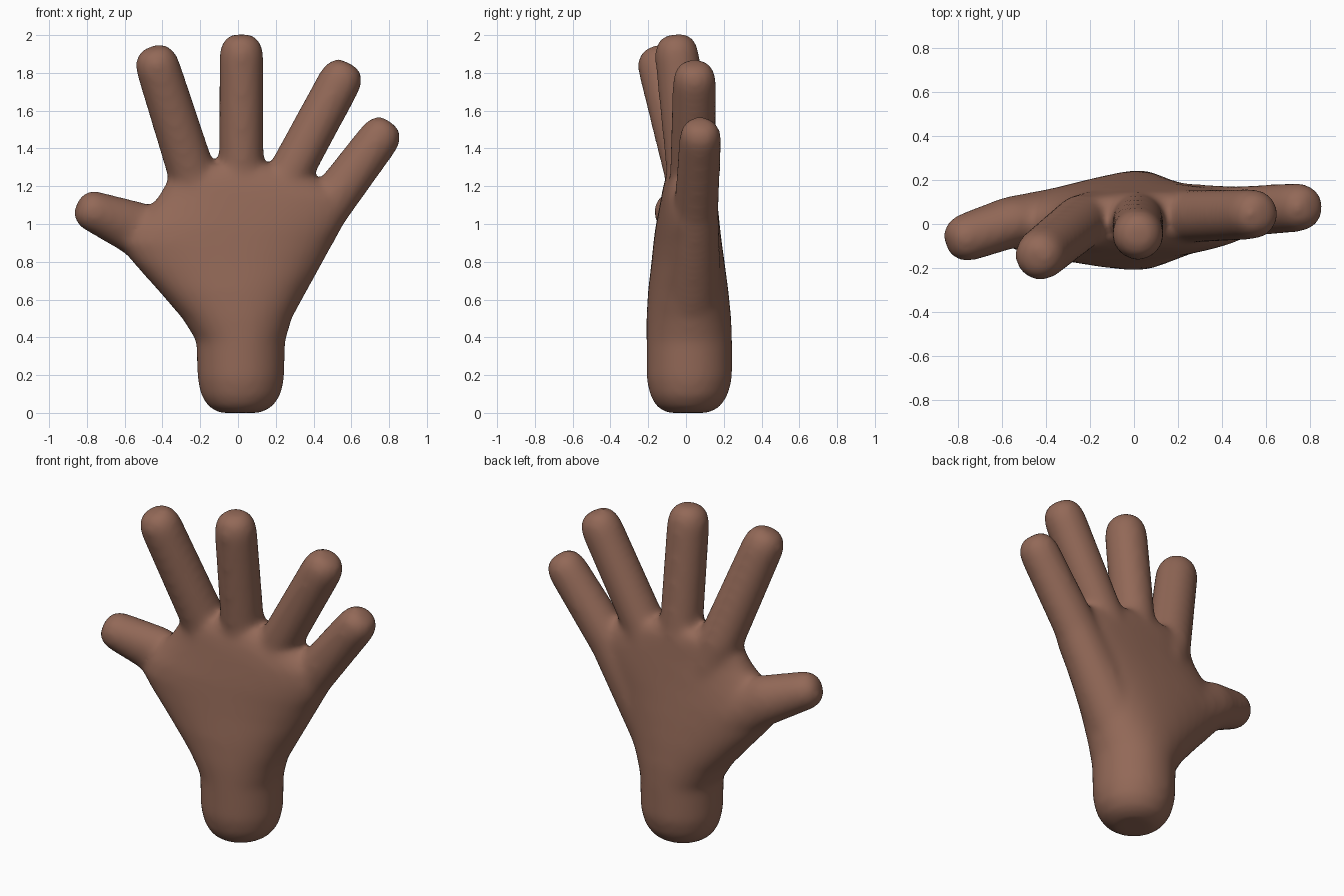
import bpy, bmesh, math
from mathutils import Vector

if "Cube" in bpy.data.objects:
    bpy.data.objects.remove(bpy.data.objects["Cube"])

skin = bpy.data.materials.new("brown skin")
skin.diffuse_color = (0.29, 0.140, 0.096, 1)
skin.use_nodes = True
skin.node_tree.nodes["Principled BSDF"].inputs["Base Color"].default_value = skin.diffuse_color

SEG = 40
bm = bmesh.new()


def loft(rings):
    """Join equal-length point rings into a closed tube with capped ends."""
    vs = [[bm.verts.new(p) for p in ring] for ring in rings]
    for a, b in zip(vs, vs[1:]):
        for i in range(SEG):
            j = (i + 1) % SEG
            bm.faces.new((a[i], a[j], b[j], b[i]))
    bm.faces.new(vs[0][::-1])
    bm.faces.new(vs[-1])


def slab(z, x0, x1, y0, y1, tilt, n):
    """Rounded horizontal section; a higher n gives fuller edges."""
    cx, cy, w, d = (x0 + x1) / 2, (y0 + y1) / 2, (x1 - x0) / 2, (y1 - y0) / 2
    ring = []
    for i in range(SEG):
        c, s = math.cos(math.tau * i / SEG), math.sin(math.tau * i / SEG)
        x = cx + w * math.copysign(abs(c) ** (2 / n), c)
        ring.append((x, cy + d * math.copysign(abs(s) ** (2 / n), s) + tilt * x, z))
    return ring


def finger(root, knuckle, tip, r_root, r_knuckle, r):
    """Blunt rounded finger; tip is its outermost point."""
    root, knuckle, tip = Vector(root), Vector(knuckle), Vector(tip)
    axis = (tip - knuckle).normalized()
    side = axis.cross(Vector((0, 1, 0))).normalized()
    depth = side.cross(axis)
    # (centre, half width, half depth)
    stations = [(root, r_root, min(r_root, 0.17)), (knuckle, r_knuckle, r + 0.006)]
    for back, k in ((1.0, 1), (0.6, 0.95), (0.3, 0.82), (0.1, 0.62), (0, 0.4)):
        stations.append((tip - axis * r * back, r * k, r * k))
    loft([[c + side * math.cos(math.tau * i / SEG) * w
           + depth * math.sin(math.tau * i / SEG) * d
           for i in range(SEG)] for c, w, d in stations])


# Wrist and palm sections: z, x range, y range, tilt, fullness
loft([slab(*s) for s in (
    (0.00, -0.10, 0.12, -0.10, 0.12, 0, 2),
    (0.03, -0.155, 0.18, -0.155, 0.18, 0, 2),
    (0.09, -0.195, 0.225, -0.19, 0.22, 0, 2),
    (0.18, -0.215, 0.245, -0.21, 0.245, 0, 2),
    (0.38, -0.22, 0.25, -0.21, 0.245, 0, 2),
    (0.50, -0.295, 0.285, -0.21, 0.24, 0.01, 2.1),
    (0.65, -0.425, 0.35, -0.20, 0.225, 0.02, 2.2),
    (0.80, -0.56, 0.43, -0.18, 0.205, 0.03, 2.3),
    (0.90, -0.63, 0.49, -0.168, 0.19, 0.035, 2.4),
    (0.98, -0.59, 0.54, -0.158, 0.178, 0.04, 2.5),
    (1.06, -0.50, 0.575, -0.145, 0.168, 0.04, 2.5),
    (1.14, -0.425, 0.57, -0.132, 0.158, 0.04, 2.5),
    (1.21, -0.385, 0.47, -0.118, 0.15, 0.04, 2.5),
    (1.26, -0.355, 0.37, -0.102, 0.143, 0.04, 2.4),
    (1.31, -0.25, 0.25, -0.07, 0.12, 0.04, 2.2))])

# Thumb and four fingers
finger((-0.12, 0.04, 0.72), (-0.555, 0.01, 0.982), (-0.847, -0.09, 1.10), 0.21, 0.142, 0.112)
finger((-0.10, 0.03, 0.85), (-0.242, 0.01, 1.26), (-0.457, -0.165, 1.934), 0.15, 0.127, 0.118)
finger((0.01, 0.03, 0.80), (0.018, 0.02, 1.28), (0.018, -0.06, 2.003), 0.15, 0.119, 0.118)
finger((0.12, 0.03, 0.80), (0.265, 0.035, 1.25), (0.59, 0.047, 1.85), 0.15, 0.118, 0.116)
finger((0.12, 0.02, 0.55), (0.465, 0.055, 1.08), (0.81, 0.08, 1.537), 0.17, 0.124, 0.112)

bmesh.ops.recalc_face_normals(bm, faces=bm.faces)
mesh = bpy.data.meshes.new("hand")
bm.to_mesh(mesh)
bm.free()
hand = bpy.data.objects.new("hand", mesh)
bpy.context.collection.objects.link(hand)
bpy.context.view_layer.objects.active = hand
hand.select_set(True)

# Fuse the parts into one skin and soften the webs between fingers
fuse = hand.modifiers.new("fuse", 'REMESH')
fuse.mode = 'VOXEL'
fuse.voxel_size = 0.018
fuse.use_smooth_shade = True
soft = hand.modifiers.new("soften", 'SMOOTH')
soft.factor = 0.5
soft.iterations = 20
for m in ("fuse", "soften"):
    bpy.ops.object.modifier_apply(modifier=m)

hand.data.materials.clear()
hand.data.materials.append(skin)
for p in hand.data.polygons:
    p.material_index = 0
bpy.ops.object.shade_smooth()
